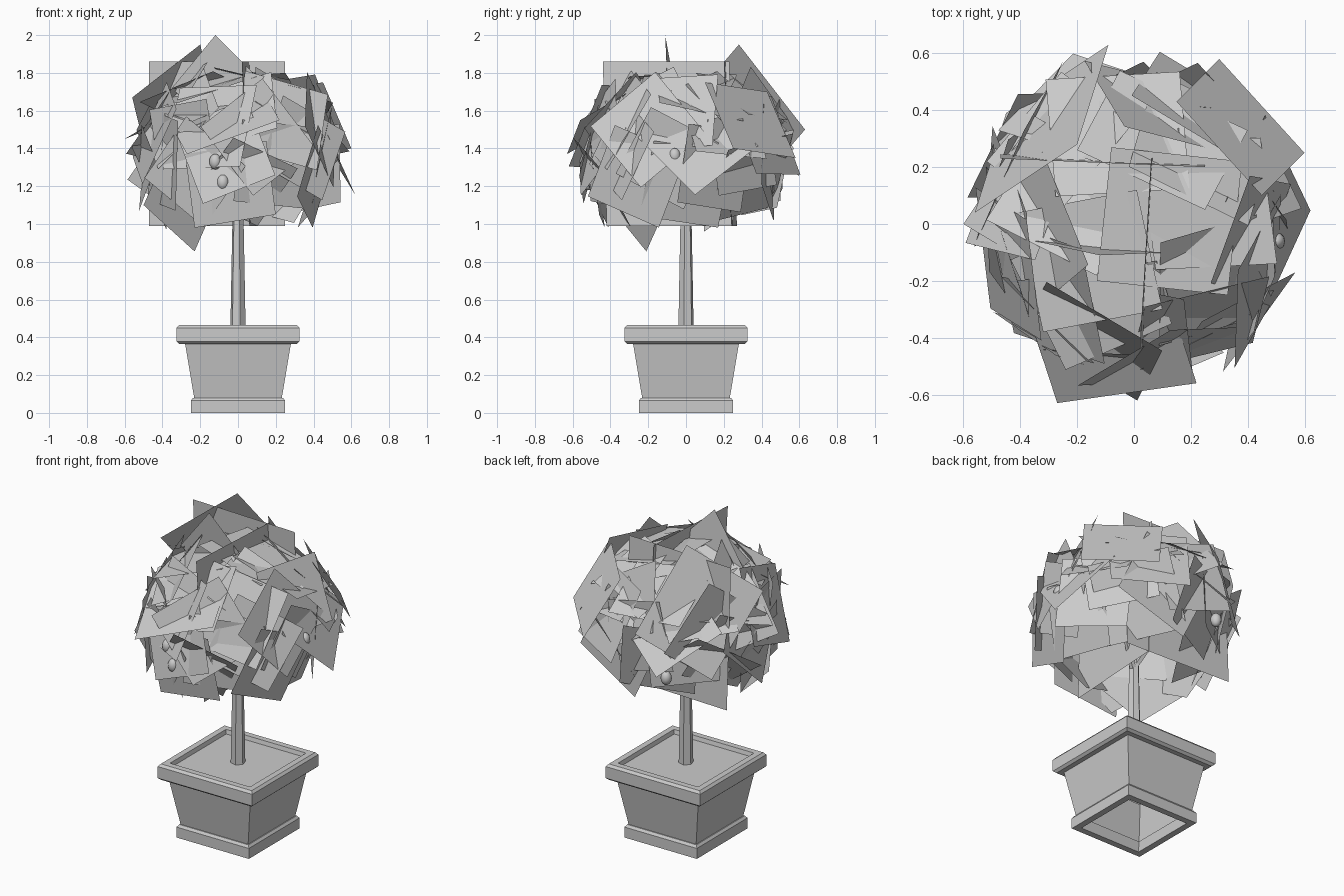
import bpy, bmesh, math, random
from mathutils import Vector

if "Cube" in bpy.data.objects:
    bpy.data.objects.remove(bpy.data.objects["Cube"])

random.seed(11)
SQUARE = ((-1, -1), (1, -1), (1, 1), (-1, 1))


def make_object(name, bm):
    mesh = bpy.data.meshes.new(name)
    bm.to_mesh(mesh)
    bm.free()
    ob = bpy.data.objects.new(name, mesh)
    bpy.context.collection.objects.link(ob)
    return ob


def bridge(bm, rings):
    n = len(rings[0])
    for lo, hi in zip(rings, rings[1:]):
        for i in range(n):
            j = (i + 1) % n
            bm.faces.new((lo[i], lo[j], hi[j], hi[i]))


# Square planter, open underneath: (half width, height) profile on four sides
profile = [(0.225, 0.08), (0.21, 0), (0.249, 0), (0.249, 0.065), (0.238, 0.08),
           (0.232, 0.08), (0.28, 0.365), (0.31, 0.365), (0.325, 0.378),
           (0.325, 0.45), (0.312, 0.465), (0.275, 0.465), (0.268, 0.435)]
bm = bmesh.new()
bridge(bm, [[bm.verts.new((sx * h, sy * h, z)) for sx, sy in SQUARE] for h, z in profile])
make_object("planter", bm)

# Soil
bm = bmesh.new()
bm.faces.new([bm.verts.new((sx * 0.269, sy * 0.269, 0.44)) for sx, sy in SQUARE])
make_object("soil", bm)


# Trunk and branches: tapered tubes along a path of (point, radius)
def tube(name, path, sides=6):
    bm = bmesh.new()
    axis = (Vector(path[-1][0]) - Vector(path[0][0])).normalized()
    u = axis.orthogonal().normalized()
    v = axis.cross(u)
    angles = [math.tau * i / sides for i in range(sides)]
    rings = [[bm.verts.new(Vector(p) + r * (u * math.cos(a) + v * math.sin(a))) for a in angles]
             for p, r in path]
    bridge(bm, rings)
    bm.faces.new(rings[-1])
    return make_object(name, bm)


tube("trunk", [((0, 0, 0.43), 0.042), ((0, 0, 0.7), 0.037), ((0, 0, 1.05), 0.03),
               ((0, 0, 1.4), 0.02)])
for i in range(4):
    a = math.tau * i / 4 + 0.5
    tube("branch", [((0, 0, 1.0 + 0.03 * i), 0.02),
                    ((0.28 * math.cos(a), 0.28 * math.sin(a), 1.35 + 0.03 * i), 0.008)], 5)

# Crown: flat square leaf cards; the most visible ones by three corners each
main_cards = [
    ((-0.41, -0.20, 1.62), (0.08, -0.13, 1.80), (0.22, -0.56, 1.55)),
    ((-0.08, 0.27, 1.79), (0.38, 0.22, 1.68), (0.33, -0.25, 1.72)),
    ((-0.41, 0.04, 1.66), (0.01, 0.12, 1.80), (0.10, -0.30, 1.78)),
    ((-0.28, -0.48, 1.37), (0.15, -0.51, 1.44), (0.20, -0.46, 1.05)),
    ((-0.20, 0.28, 1.95), (-0.09, 0.63, 1.50), (-0.45, 0.39, 1.22)),
    ((0.30, 0.58, 1.35), (0.60, 0.25, 1.40), (0.45, 0.10, 1.75)),
    ((-0.35, -0.06, 1.72), (-0.12, -0.11, 2.00), (0.12, -0.10, 1.76)),
    ((-0.50, -0.10, 1.10), (-0.23, -0.21, 0.855), (-0.10, -0.45, 1.15)),
    ((-0.47, 0.23, 1.86), (0.25, 0.20, 1.86), (0.25, 0.24, 0.99)),
    ((0.02, -0.44, 1.86), (0.06, 0.23, 1.86), (0.10, 0.25, 0.99)),
    ((-0.60, 0.00, 1.45), (-0.35, 0.38, 1.55), (0.00, 0.17, 1.76)),
    ((-0.05, 0.54, 1.55), (0.40, 0.33, 1.58), (0.25, 0.05, 1.80)),
]
bm = bmesh.new()
for a, b, c in main_cards:
    a, b, c = Vector(a), Vector(b), Vector(c)
    bm.faces.new([bm.verts.new(p) for p in (a, b, c, a + c - b)])


# The rest lie roughly tangent to a dome, spun and tilted at random
def inside(p):
    return math.hypot(p.x, p.y) < 0.64 and 0.95 < p.z < 1.88


count = 44
for i in range(count):
    up = -0.48 + 1.36 * (i + 0.5) / count
    az = i * 2.39996
    flat = math.sqrt(1 - up * up)
    out = Vector((flat * math.cos(az), flat * math.sin(az), up))
    for attempt in range(80):
        k = random.uniform(0.88, 1.0)
        centre = Vector((out.x * 0.51 * k, out.y * 0.51 * k, 1.37 + out.z * 0.38 * k))
        jitter = Vector([random.uniform(-0.28, 0.28) for _ in range(3)])
        n = (out + jitter).normalized()
        spin = random.uniform(0, math.tau)
        u = n.orthogonal().normalized()
        v = n.cross(u)
        u, v = u * math.cos(spin) + v * math.sin(spin), v * math.cos(spin) - u * math.sin(spin)
        s = random.uniform(0.2, 0.24)
        corners = [centre + s * (x * u + y * v) for x, y in SQUARE]
        if all(inside(p) for p in corners):
            bm.faces.new([bm.verts.new(p) for p in corners])
            break
make_object("leaf_cards", bm)

# Small round fruit on the surface of the crown
for x, y, z in ((-0.12, -0.52, 1.33), (-0.08, -0.52, 1.22), (0.50, -0.06, 1.36),
                (-0.2, 0.48, 1.2)):
    bpy.ops.mesh.primitive_uv_sphere_add(segments=12, ring_count=8, radius=0.032,
                                         location=(x, y, z))
    fruit = bpy.context.object
    fruit.name = "fruit"
    fruit.scale.z = 1.3
    bpy.ops.object.shade_smooth()
